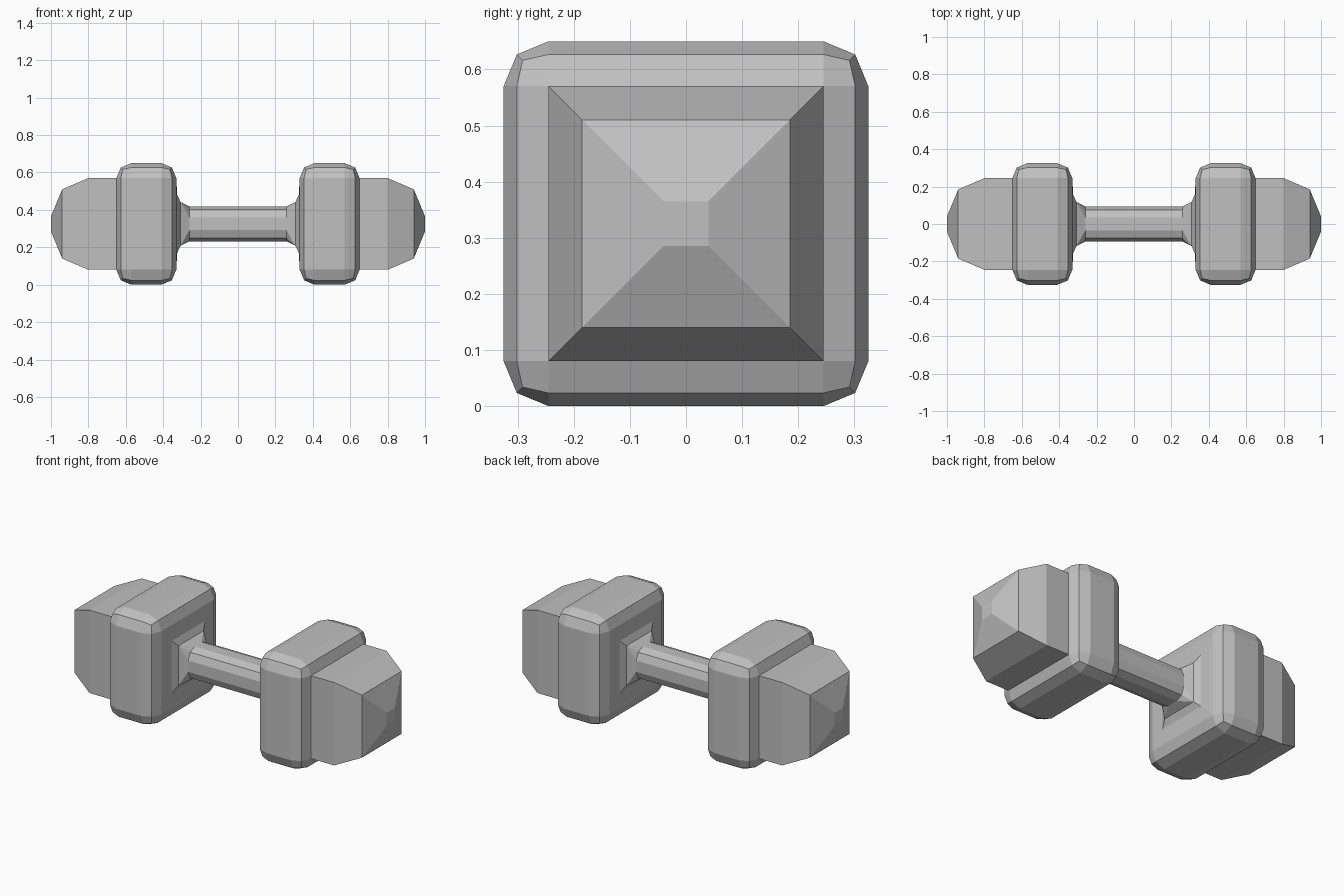
import bpy
import bmesh
from mathutils import Matrix

cube = bpy.data.objects.get("Cube")
if cube:
    bpy.data.objects.remove(cube, do_unlink=True)

MID = 0.325  # height of the bar's axis

grey = bpy.data.materials.new("plain grey")
grey.use_nodes = True
grey.diffuse_color = (0.53, 0.53, 0.53, 1)
grey.node_tree.nodes["Principled BSDF"].inputs["Base Color"].default_value = grey.diffuse_color


def finish(name, bm):
    bmesh.ops.recalc_face_normals(bm, faces=bm.faces)
    mesh = bpy.data.meshes.new(name)
    bm.to_mesh(mesh)
    bm.free()
    mesh.materials.append(grey)
    obj = bpy.data.objects.new(name, mesh)
    obj.location.z = MID
    bpy.context.collection.objects.link(obj)


def square_ring(half, bevel):
    """Square section with each corner rounded by three points."""
    flat = half - bevel
    mid = half - bevel * 0.293
    corner = [(half, flat), (mid, mid), (flat, half)]
    ring = []
    for _ in range(4):
        ring += corner
        corner = [(-z, y) for y, z in corner]
    return ring


def loft(name, sections):
    """Join (x, half size, corner bevel) sections along the bar."""
    bm = bmesh.new()
    rings = [[bm.verts.new((x, y, z)) for y, z in square_ring(half, bevel)]
             for x, half, bevel in sections]
    for a, b in zip(rings, rings[1:]):
        for i in range(len(a)):
            j = (i + 1) % len(a)
            bm.faces.new((a[i], a[j], b[j], b[i]))
    bm.faces.new(rings[0])
    bm.faces.new(rings[-1])
    bmesh.ops.remove_doubles(bm, verts=bm.verts, dist=0.0001)
    finish(name, bm)


def weight(name, side):
    bm = bmesh.new()
    bmesh.ops.create_cube(bm, size=1, matrix=Matrix.Diagonal((0.32, 0.65, 0.65, 1)))
    bmesh.ops.bevel(bm, geom=bm.edges[:], offset=0.08, segments=2,
                    profile=0.5, affect='EDGES')
    bmesh.ops.translate(bm, verts=bm.verts, vec=(side * 0.49, 0, 0))
    finish(name, bm)


# Bar with rounded corners
loft("handle", [(-0.26, 0.0935, 0.06), (0.26, 0.0935, 0.06)])

for label, s in (("left", 1), ("right", -1)):
    # Rounded block
    weight(label + "_weight", s)
    # Square collar flaring from the bar into the block
    loft(label + "_collar", [(s * 0.26, 0.0935, 0.06), (s * 0.307, 0.117, 0),
                             (s * 0.325, 0.155, 0), (s * 0.33, 0.245, 0)])
    # Tapered outer end
    loft(label + "_end_cap", [(s * 0.64, 0.245, 0), (s * 0.80, 0.245, 0),
                              (s * 0.94, 0.185, 0), (s * 1.0, 0.04, 0)])
